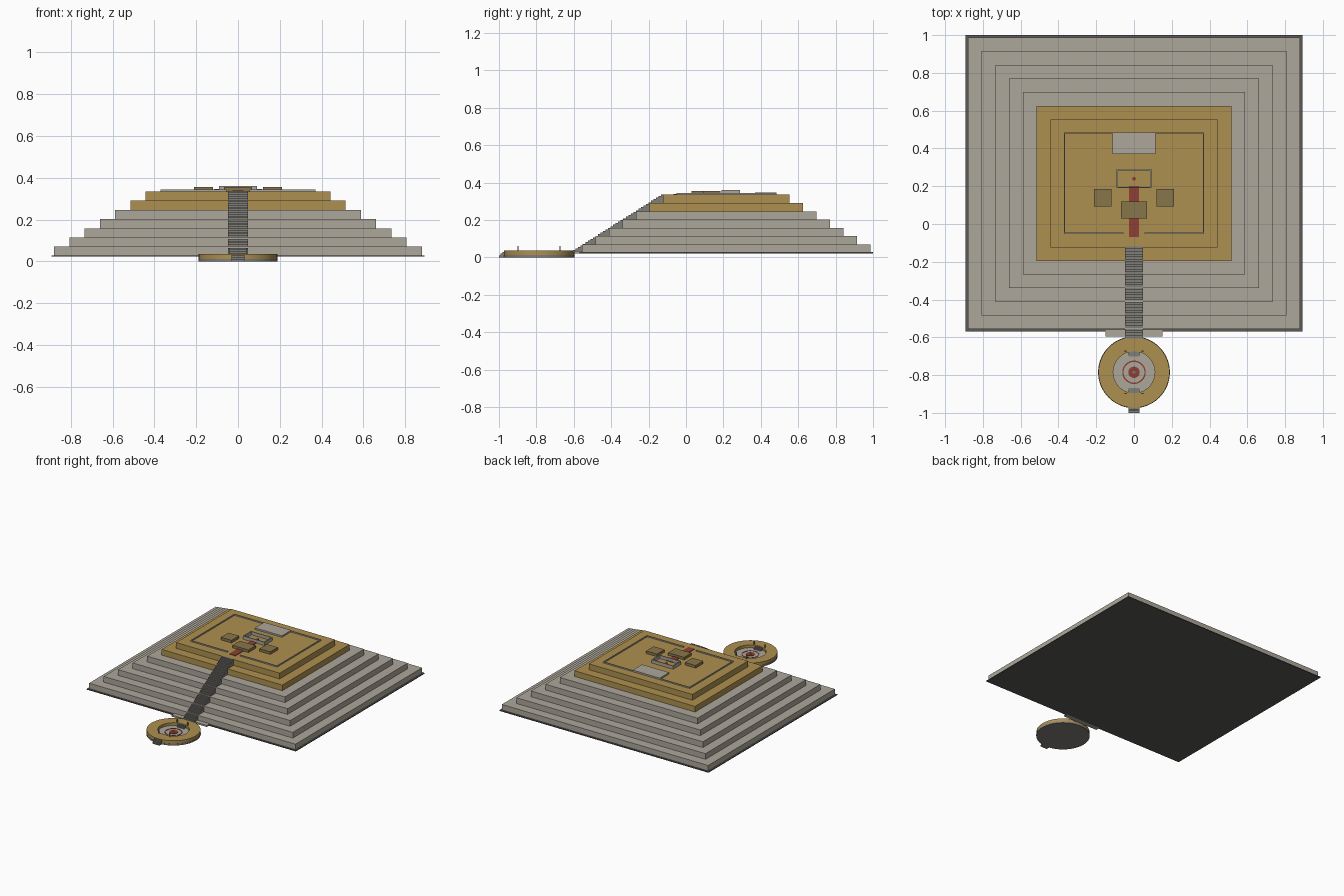
import bpy, bmesh, math

if "Cube" in bpy.data.objects:
    bpy.data.objects.remove(bpy.data.objects["Cube"])

def material(name, rgb):
    m = bpy.data.materials.new(name)
    m.diffuse_color = (*rgb, 1)
    m.use_nodes = True
    m.node_tree.nodes["Principled BSDF"].inputs["Base Color"].default_value = m.diffuse_color
    return m

STONE = material("stone", (0.42, 0.39, 0.33))
GOLD = material("ochre", (0.42, 0.28, 0.08))
TAN = material("tan", (0.25, 0.18, 0.07))
RED = material("red", (0.28, 0.05, 0.035))
DARK = material("dark_stone", (0.10, 0.10, 0.09))
GREY = material("grey_stone", (0.22, 0.21, 0.19))

def finish(name, bm, mat):
    bmesh.ops.recalc_face_normals(bm, faces=bm.faces)
    me = bpy.data.meshes.new(name)
    bm.to_mesh(me)
    bm.free()
    me.materials.append(mat)
    ob = bpy.data.objects.new(name, me)
    bpy.context.collection.objects.link(ob)
    return ob

def box(name, x0, x1, y0, y1, z0, z1, mat):
    bm = bmesh.new()
    bmesh.ops.create_cube(bm, size=1)
    for v in bm.verts:
        v.co = (x0 if v.co.x < 0 else x1, y0 if v.co.y < 0 else y1, z0 if v.co.z < 0 else z1)
    return finish(name, bm, mat)

def ring(name, c, r_in, r_out, z0, z1, mat, n=64):
    # solid disc when r_in is 0, otherwise a flat-topped ring
    bm = bmesh.new()
    loops = []
    for r, z in ((r_out, z0), (r_out, z1), (r_in, z1), (r_in, z0)):
        if r == 0:
            continue
        loops.append([bm.verts.new((c[0] + r * math.cos(2 * math.pi * i / n),
                                    c[1] + r * math.sin(2 * math.pi * i / n), z)) for i in range(n)])
    pairs = list(zip(loops, loops[1:]))
    if r_in == 0:
        for l in loops:
            bm.faces.new(l)
    else:
        pairs.append((loops[-1], loops[0]))
    for a, b in pairs:
        for i in range(n):
            j = (i + 1) % n
            bm.faces.new((a[i], a[j], b[j], b[i]))
    ob = finish(name, bm, mat)
    bpy.context.view_layer.objects.active = ob
    ob.select_set(True)
    bpy.ops.object.shade_smooth_by_angle()
    ob.select_set(False)
    return ob

def wall_loop(name, x, y0, y1, t, z0, z1, mat, gap=0):
    # rectangular low wall, optionally open in the middle of the front
    for s in (-1, 1):
        a, b = sorted((s * x, s * (x - t)))
        box(name + "_side", a, b, y0, y1, z0, z1, mat)
        a, b = sorted((s * gap, s * (x - t)))
        box(name + "_front", a, b, y0, y0 + t, z0, z1, mat)
    box(name + "_back", -x + t, x - t, y1 - t, y1, z0, z1, mat)

# foundation and seven stepped terraces
CY = 0.215
box("foundation", -0.892, 0.892, -0.57, 1.0, 0.022, 0.028, DARK)
levels = [0.026, 0.07, 0.114, 0.158, 0.202, 0.246, 0.29, 0.335]
for i in range(7):
    hx, hy = 0.88 - 0.073 * i, 0.772 - 0.0723 * i
    box(f"terrace_{i + 1}", -hx, hx, CY - hy, CY + hy, levels[i], levels[i + 1], GOLD if i > 4 else STONE)

# main stairway: saw-tooth profile extruded across x
N = 36
ya, yb, za, zb = -0.605, -0.12, 0.03, 0.337
dy, dz = (yb - ya) / N, (zb - za) / N
prof = []
for i in range(N):
    prof += [(ya + i * dy, za + i * dz), (ya + i * dy, za + (i + 1) * dz)]
prof += [(yb, zb), (yb, zb - 0.06), (ya + 0.09, 0.024), (ya, 0.024)]
bm = bmesh.new()
face = bm.faces.new([bm.verts.new((-0.048, y, z)) for y, z in prof])
ext = bmesh.ops.extrude_face_region(bm, geom=[face])
for v in ext["geom"]:
    if isinstance(v, bmesh.types.BMVert):
        v.co.x = 0.048
finish("stairway", bm, GREY)
box("stair_landing", -0.15, 0.15, -0.595, -0.56, 0.022, 0.034, STONE)

# sunken circular plaza
P = (0, -0.785)
ring("plaza_base", P, 0, 0.19, 0, 0.012, GREY)
ring("plaza_ring", P, 0.11, 0.188, 0.012, 0.036, GOLD)
ring("plaza_floor", P, 0, 0.11, 0.012, 0.015, STONE)
ring("plaza_circle", P, 0.055, 0.062, 0.014, 0.017, RED)
ring("plaza_hearth", P, 0, 0.03, 0.014, 0.019, RED)
ring("hearth_stone", P, 0, 0.008, 0.018, 0.024, GREY, 16)

# plaza steps inside and outside, with standing posts
for k in range(3):
    for s in (-1, 1):
        yy = P[1] + s * (0.106 - 0.009 * k)
        box("plaza_step", -0.03, 0.03, yy - 0.005, yy + 0.005, 0.014, 0.034 - 0.006 * k, GREY)
    box("entry_step", -0.03, 0.03, -1.0 + 0.009 * k, -0.96, 0.01 * k, 0.01 * (k + 1), GREY)
for s in (-1, 1):
    for y in (-0.898, -0.674):
        box("standing_post", s * 0.045 - 0.004, s * 0.045 + 0.004, y - 0.003, y + 0.003, 0.03, 0.061, GREY)

# summit: perimeter wall, red path, platform, buildings
T = 0.335
wall_loop("summit_wall", 0.37, -0.052, 0.484, 0.006, T, 0.344, STONE, 0.055)
box("red_path", -0.026, 0.026, -0.068, 0.2, T, 0.339, RED)
box("rear_platform", -0.115, 0.115, 0.37, 0.484, T, 0.347, STONE)
box("front_building", -0.068, 0.068, 0.03, 0.12, T, 0.355, TAN)
for s in (-1, 1):
    box("side_building", s * 0.165 - 0.046, s * 0.165 + 0.046, 0.092, 0.184, T, 0.355, TAN)

# summit court with a central hearth
wall_loop("court_wall", 0.092, 0.19, 0.29, 0.007, T, 0.36, STONE)
ring("court_hearth", (0, 0.24), 0, 0.01, T, 0.341, RED, 24)
